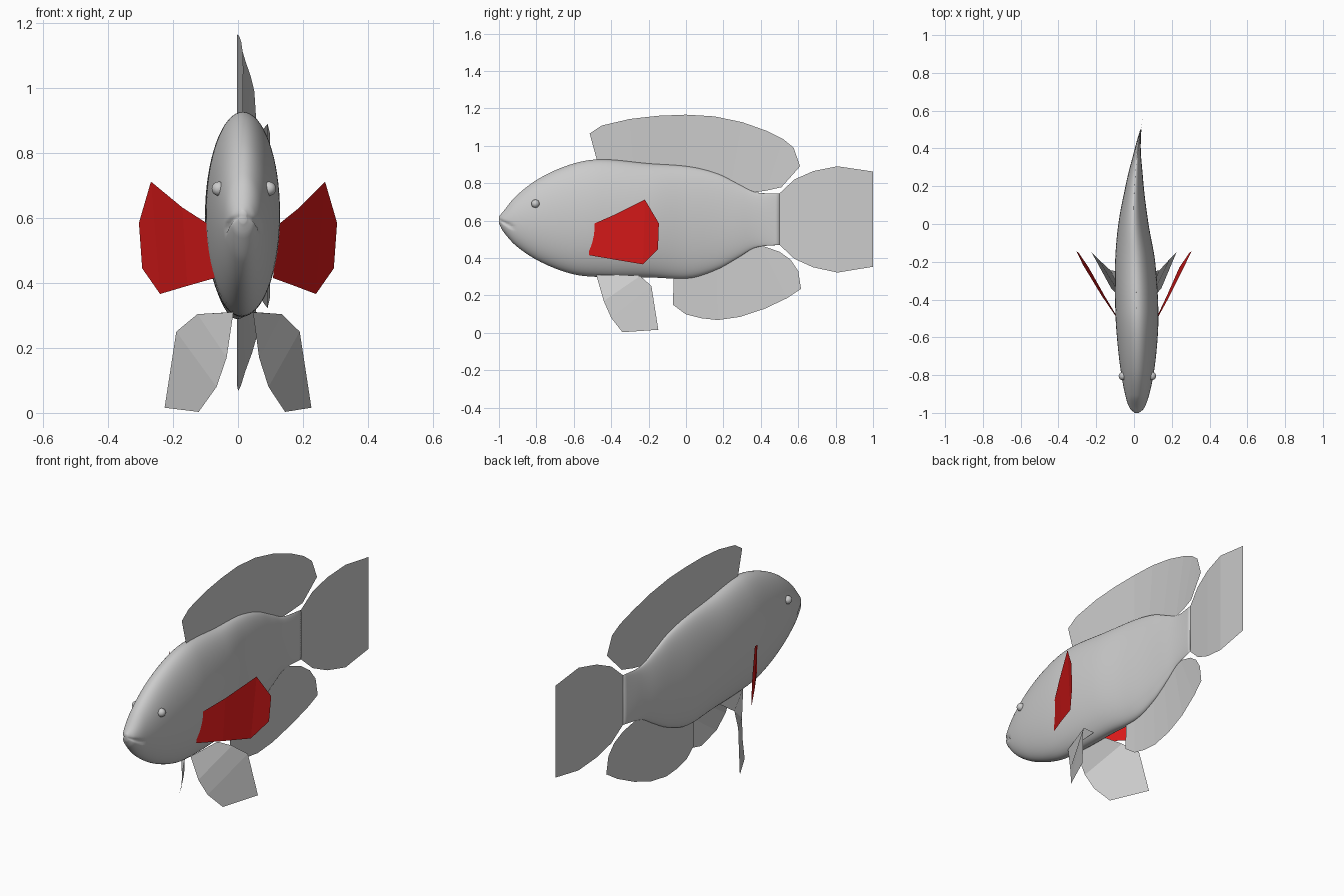
import bpy, math

if "Cube" in bpy.data.objects:
    bpy.data.objects.remove(bpy.data.objects["Cube"])

# body stations: y, top z, bottom z, half width
STATIONS = [(-1.0, .622, .585, .012), (-.98, .645, .545, .036), (-.91, .73, .466, .062),
            (-.78, .828, .38, .088), (-.61, .902, .315, .107), (-.46, .927, .298, .114),
            (-.2, .905, .296, .106), (.02, .888, .292, .077), (.17, .85, .34, .053),
            (.28, .795, .402, .036), (.37, .752, .455, .02), (.5, .744, .47, .003)]
# sideways bend of the swimming fish: y, x
BEND = [(-1.0, .015), (-.8, .018), (-.5, .016), (-.2, .006), (0, -.003), (.2, .003),
        (.4, .02), (.5, .036), (.6, .055), (.8, .09), (1.0, .098)]


def sample(table, y):
    """Smooth (cubic Hermite) lookup in a table keyed by its first column."""
    y = min(max(y, table[0][0]), table[-1][0])
    i = max(k for k in range(len(table) - 1) if table[k][0] <= y)

    def slope(k, c):
        a, b = table[max(k - 1, 0)], table[min(k + 1, len(table) - 1)]
        return (b[c] - a[c]) / (b[0] - a[0])
    p, q = table[i], table[i + 1]
    h = q[0] - p[0]
    t = (y - p[0]) / h
    return [(2*t**3 - 3*t**2 + 1) * p[c] + (t**3 - 2*t**2 + t) * h * slope(i, c)
            + (3*t**2 - 2*t**3) * q[c] + (t**3 - t**2) * h * slope(i + 1, c)
            for c in range(1, len(p))]


def bend(y):
    return sample(BEND, y)[0]


def mesh_object(name, verts, faces, smooth=False):
    me = bpy.data.meshes.new(name)
    me.from_pydata(verts, [], faces)
    me.update()
    ob = bpy.data.objects.new(name, me)
    bpy.context.collection.objects.link(ob)
    if smooth:
        me.polygons.foreach_set("use_smooth", [True] * len(me.polygons))
    return ob


def strip(name, a, b):
    """Thin fin made of quads between two matching edge lines."""
    n = len(a)
    return mesh_object(name, a + b, [(i, i + 1, n + i + 1, n + i) for i in range(n - 1)])


def middle_fin(name, rows):
    """Fin on the centre line; rows are (y1, z1, y2, z2)."""
    return strip(name, [(bend(r[0]), r[0], r[1]) for r in rows],
                 [(bend(r[2]), r[2], r[3]) for r in rows])


# body: elliptical rings lofted along y, with a mouth crease pressed in
SEG, RINGS = 64, 90
verts, faces = [], []
for i in range(RINGS + 1):
    y = -1 + 1.5 * (i / RINGS) ** 1.4
    top, bot, w = sample(STATIONS, y)
    mid, half = (top + bot) / 2, (top - bot) / 2
    for j in range(SEG):
        a = 2 * math.pi * j / SEG
        x, z = w * math.cos(a), mid + half * math.sin(a)
        line = .605 - .55 * (y + 1)
        fade = max(0, min(1, (-.91 - y) / .03))
        x *= 1 - .22 * fade * math.exp(-((z - line) / .008) ** 2)
        verts.append((x + bend(y), y, z))
for i in range(RINGS):
    for j in range(SEG):
        k = (j + 1) % SEG
        faces.append((i*SEG + j, i*SEG + k, (i+1)*SEG + k, (i+1)*SEG + j))
faces += [tuple(reversed(range(SEG))), tuple(RINGS*SEG + j for j in range(SEG))]
mesh_object("body", verts, faces, True)

# fins along the centre line
middle_fin("dorsal_fin", [
    (-.515, 1.065, -.47, .9), (-.45, 1.108, -.4, .9), (-.3, 1.143, -.28, .88),
    (-.15, 1.16, -.15, .87), (0, 1.166, 0, .86), (.15, 1.157, .12, .83),
    (.3, 1.126, .24, .78), (.43, 1.08, .36, .75), (.52, 1.035, .43, .76),
    (.575, .99, .51, .778), (.61, .89, .56, .834)])
middle_fin("anal_fin", [
    (-.07, .15, -.065, .32), (0, .098, 0, .32), (.08, .078, .08, .34), (.17, .068, .16, .37),
    (.29, .085, .25, .42), (.42, .128, .34, .465), (.54, .185, .4, .468),
    (.615, .235, .5, .433), (.6, .33, .56, .39)])
middle_fin("tail_fin", [
    (.36, .745, .38, .47), (.5, .745, .5, .47), (.58, .82, .58, .395),
    (.68, .864, .68, .35), (.81, .89, .81, .322), (1, .862, 1, .353)])

red = bpy.data.materials.new("red")
red.diffuse_color = (.7, .01, .01, 1)
red.use_nodes = True
red.node_tree.nodes["Principled BSDF"].inputs["Base Color"].default_value = red.diffuse_color

# paired parts: points are (sideways, y, z, centre shift)
PECTORAL = ([(.1, -.51, .575, .018), (.18, -.38, .632, .009), (.268, -.22, .712, 0), (.305, -.145, .585, 0)],
            [(.09, -.52, .415, .018), (.165, -.38, .391, .009), (.24, -.23, .366, 0), (.295, -.15, .445, 0)])
PELVIC = ([(.03, -.48, .31, .016), (.05, -.44, .17, .015), (.08, -.4, .08, .014), (.133, -.34, .003, .012)],
          [(.04, -.26, .31, .016), (.13, -.245, .304, .005), (.19, -.185, .25, 0), (.226, -.148, .016, 0)])
for side, s in (("right", 1), ("left", -1)):
    def place(points):
        return [(s * d + c, y, z) for d, y, z, c in points]
    fin = strip(side + "_pectoral_fin", *map(place, PECTORAL))
    fin.data.materials.append(red)
    strip(side + "_pelvic_fin", *map(place, PELVIC))
    # eye
    bpy.ops.mesh.primitive_uv_sphere_add(segments=20, ring_count=12, radius=.022,
                                         location=(.018 + s * .077, -.805, .69))
    eye = bpy.context.object
    eye.name = side + "_eye"
    bpy.ops.object.shade_smooth()
